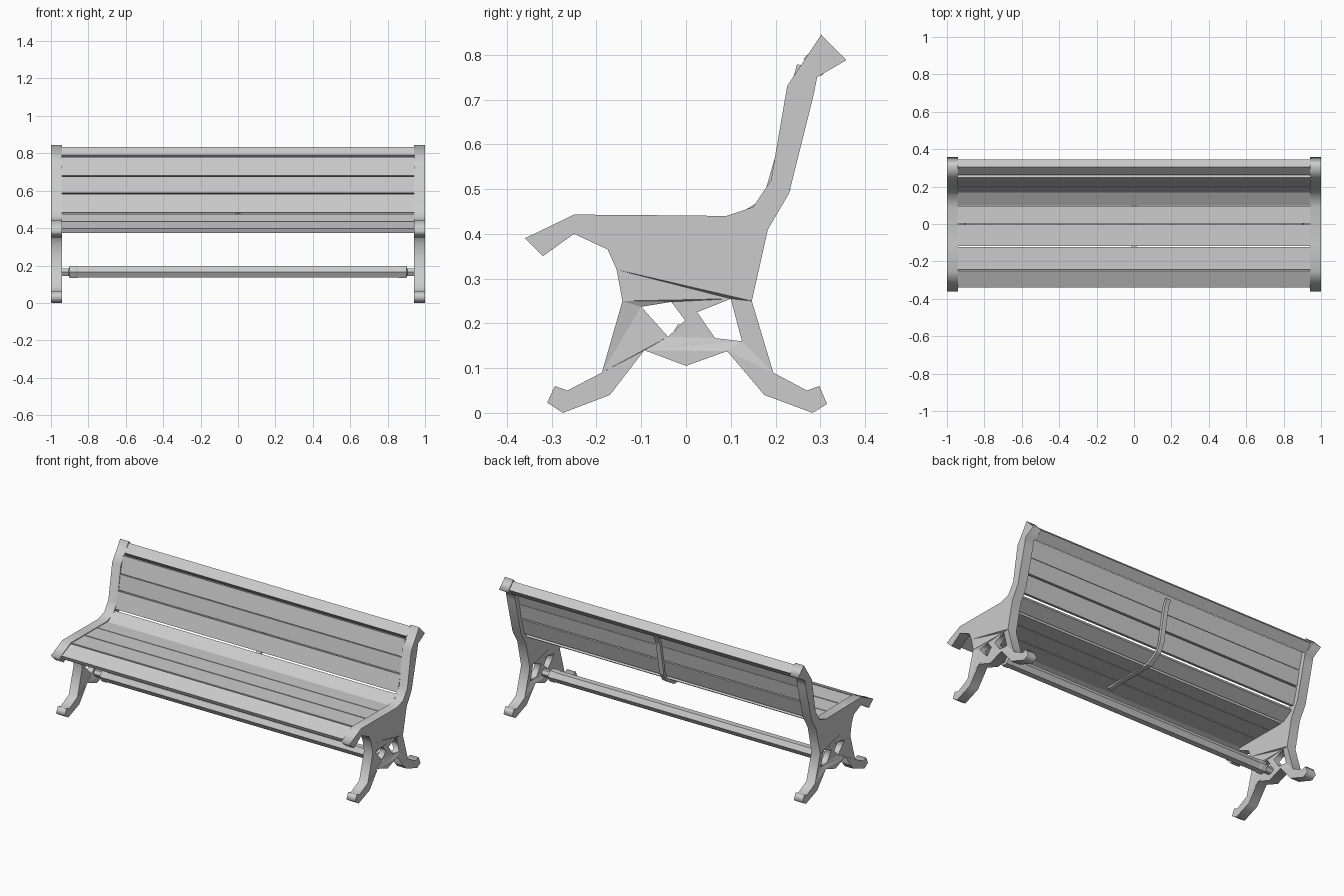
import bpy, bmesh, math
from mathutils import Matrix, Vector

if "Cube" in bpy.data.objects:
    bpy.data.objects.remove(bpy.data.objects["Cube"])


def mesh_object(name, bm):
    bmesh.ops.recalc_face_normals(bm, faces=bm.faces)
    me = bpy.data.meshes.new(name)
    bm.to_mesh(me)
    bm.free()
    ob = bpy.data.objects.new(name, me)
    bpy.context.collection.objects.link(ob)
    return ob


def loft(name, rings):
    """Bridge equal-sized rings of points and cap both ends."""
    bm = bmesh.new()
    vs = [[bm.verts.new(p) for p in r] for r in rings]
    n = len(vs[0])
    for a, b in zip(vs, vs[1:]):
        for i in range(n):
            j = (i + 1) % n
            bm.faces.new((a[i], a[j], b[j], b[i]))
    bm.faces.new(vs[0])
    bm.faces.new(vs[-1])
    return mesh_object(name, bm)


# Cast end frames: side outline (y, z) with two openings
outline = [(-.36, .39), (-.25, .443), (-.11, .442), (.09, .44), (.15, .46), (.19, .52),
           (.226, .73), (.302, .845), (.358, .788), (.293, .75), (.285, .71), (.23, .49),
           (.183, .41), (.147, .25), (.195, .09), (.27, .05), (.298, .06), (.315, .02),
           (.283, .0), (.175, .04), (.092, .138), (.0, .105), (-.093, .14), (-.17, .04),
           (-.275, .0), (-.31, .023), (-.293, .06), (-.265, .05), (-.188, .09),
           (-.142, .25), (-.155, .32), (-.175, .365), (-.25, .4), (-.32, .35)]
holes = [[(-.1, .237), (-.033, .248), (-.002, .207), (-.04, .17)],
         [(.025, .225), (.1, .255), (.125, .16), (.065, .167)]]
cu = bpy.data.curves.new("end_frame", 'CURVE')
cu.dimensions = '2D'
cu.fill_mode = 'BOTH'
cu.extrude = .029
for pts in [outline] + holes:
    s = cu.splines.new('POLY')
    s.points.add(len(pts) - 1)
    for p, (y, z) in zip(s.points, pts):
        p.co = (y, z, 0, 1)
    s.use_cyclic_u = True
tmp = bpy.data.objects.new("frame_outline", cu)
bpy.context.collection.objects.link(tmp)
bpy.context.view_layer.update()
me = bpy.data.meshes.new_from_object(tmp.evaluated_get(bpy.context.evaluated_depsgraph_get()))
bpy.data.objects.remove(tmp)
bm = bmesh.new()
bm.from_mesh(me)
bmesh.ops.remove_doubles(bm, verts=bm.verts, dist=1e-4)
for v in bm.verts:  # thin the web around the openings
    if abs(v.co.x) < .13 and .15 < v.co.y < .26:
        v.co.z *= .65
bm.transform(Matrix.Translation((.971, 0, 0)) @
             Matrix(((0, 0, 1, 0), (1, 0, 0, 0), (0, 1, 0, 0), (0, 0, 0, 1))))
frame = mesh_object("end_frames", bm)
frame.modifiers.new("mirror", 'MIRROR')

# Seat and back slats: upper edge line in (y, z), thickness behind it
slats = [("front_slat", (-.34, .397), (-.25, .436)),
         ("seat_slat_1", (-.242, .438), (-.123, .438)),
         ("seat_slat_2", (-.117, .438), (-.002, .437)),
         ("seat_slat_3", (.002, .437), (.097, .436)),
         ("curved_slat", (.1, .434), (.17, .476)),
         ("back_slat_1", (.174, .484), (.202, .582)),
         ("back_slat_2", (.205, .588), (.221, .677)),
         ("back_slat_3", (.222, .681), (.248, .779)),
         ("top_rail", (.262, .79), (.304, .834))]
for name, a, b in slats:
    d = Vector((b[0] - a[0], b[1] - a[1])).normalized()
    t = .055 if name == "top_rail" else .025
    back = Vector((d.y, -d.x)) * t
    section = [Vector(a), Vector(b), Vector(b) + back, Vector(a) + back]
    loft(name, [[(x, p.x, p.y) for p in section] for x in (-.945, .945)])

# Hexagonal stretcher rod with collars near the ends
half = [(.95, .023), (.905, .023), (.9, .037), (.865, .037), (.855, .034)]
rod = [(-x, r) for x, r in half] + half[::-1]
loft("stretcher_rod", [[(x, r * math.cos(k * math.pi / 3), .165 + r * math.sin(k * math.pi / 3))
                        for k in range(6)] for x, r in rod])

# Centre strap supporting the slats from behind and below
path = [(.283, .745), (.262, .70), (.243, .6), (.225, .5), (.2, .455), (.13, .412),
        (.06, .413), (-.12, .413), (-.2, .408)]
rings = []
for i, p in enumerate(path):
    a, b = path[max(i - 1, 0)], path[min(i + 1, len(path) - 1)]
    d = Vector((b[0] - a[0], b[1] - a[1])).normalized()
    n = Vector((-d.y, d.x)) * .008
    rings.append([(sx * .014, p[0] + sn * n.x, p[1] + sn * n.y)
                  for sx, sn in ((-1, -1), (1, -1), (1, 1), (-1, 1))])
loft("centre_strap", rings)
